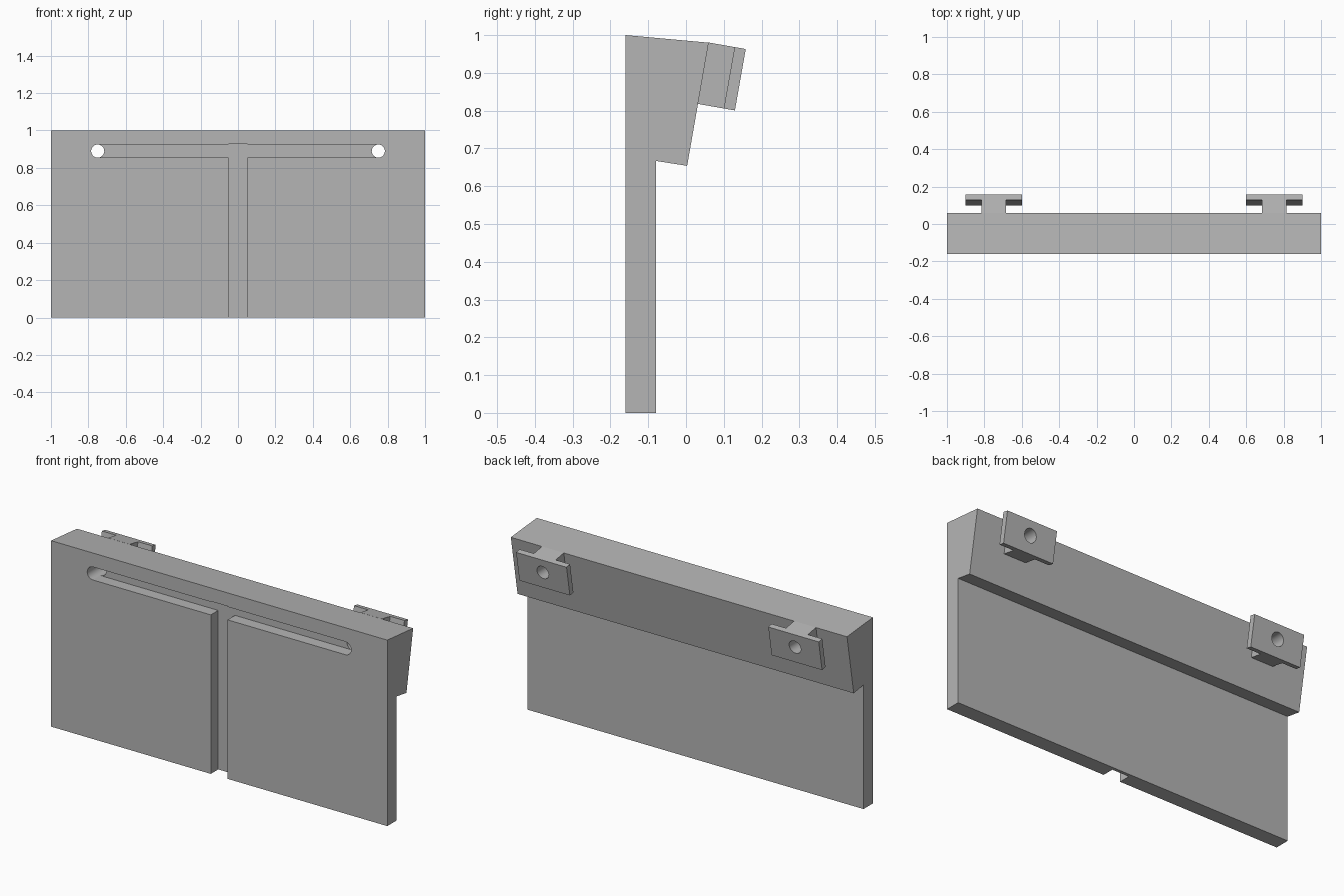
import bpy, bmesh
from math import radians
from mathutils import Matrix, Vector

if "Cube" in bpy.data.objects:
    bpy.data.objects.remove(bpy.data.objects["Cube"], do_unlink=True)

grey = bpy.data.materials.new("plain_grey")
grey.use_nodes = True
colour = (0.46, 0.46, 0.46, 1)
grey.diffuse_color = colour
grey.node_tree.nodes["Principled BSDF"].inputs["Base Color"].default_value = colour


def prism(name, points, depth):
    """Extrude a closed outline of 3D points along a vector."""
    bm = bmesh.new()
    face = bm.faces.new([bm.verts.new(p) for p in points])
    ext = bmesh.ops.extrude_face_region(bm, geom=[face])["geom"]
    moved = [v for v in ext if isinstance(v, bmesh.types.BMVert)]
    bmesh.ops.translate(bm, verts=moved, vec=Vector(depth))
    bmesh.ops.recalc_face_normals(bm, faces=bm.faces)
    mesh = bpy.data.meshes.new(name)
    bm.to_mesh(mesh)
    bm.free()
    mesh.materials.append(grey)
    obj = bpy.data.objects.new(name, mesh)
    bpy.context.collection.objects.link(obj)
    return obj


def box(name, x, y, z):
    outline = [(x[0], y[0], z[0]), (x[1], y[0], z[0]), (x[1], y[0], z[1]), (x[0], y[0], z[1])]
    return prism(name, outline, (0, y[1] - y[0], 0))


def cut(target, cutter):
    """Subtract a cutter, apply the result and discard the cutter."""
    cutter.hide_render = True
    mod = target.modifiers.new("cut", "BOOLEAN")
    mod.operation, mod.solver, mod.object = "DIFFERENCE", "EXACT", cutter
    bpy.context.view_layer.objects.active = target
    bpy.ops.object.modifier_apply(modifier=mod.name)
    bpy.data.objects.remove(cutter, do_unlink=True)


def drill(target, x):
    bpy.ops.mesh.primitive_cylinder_add(vertices=48, radius=0.035, depth=1,
                                        location=(x, 0, 0.89), rotation=(radians(90), 0, 0))
    cutter = bpy.context.object
    cutter.data.materials.append(grey)
    cut(target, cutter)


# Main panel with the thick sloped head
profile = [(-0.16, 0), (-0.08, 0), (-0.08, 0.667), (0.003, 0.654), (0.06, 0.98), (-0.16, 1)]
panel = prism("panel", [(-1, y, z) for y, z in profile], (2, 0, 0))

# T-shaped groove in the front: vertical channel and horizontal slot
floor = -0.097
cut(panel, box("channel_cutter", (-0.05, 0.05), (-0.3, floor), (-0.1, 0.928)))
cut(panel, box("slot_cutter", (-0.75, 0.75), (-0.3, floor), (0.855, 0.925)))

# Tilted T-section hangers on the back of the head
tilt = Matrix.Rotation(radians(-10), 3, "X")
section = [(-0.065, 0), (0.065, 0), (0.065, 0.07), (0.15, 0.07),
           (0.15, 0.1), (-0.15, 0.1), (-0.15, 0.07), (-0.065, 0.07)]
parts = [panel]
for side, x in (("left", 0.75), ("right", -0.75)):
    base = Vector((x, 0.031, 0.818))
    hanger = prism(side + "_hanger", [base + tilt @ Vector((u, v, 0)) for u, v in section],
                   tilt @ Vector((0, 0, 0.165)))
    drill(hanger, x)
    drill(panel, x)
    parts.append(hanger)

# Smooth hole walls, crisp edges elsewhere
bpy.ops.object.select_all(action="DESELECT")
for obj in parts:
    obj.select_set(True)
bpy.context.view_layer.objects.active = panel
bpy.ops.object.shade_smooth_by_angle(angle=radians(30))
